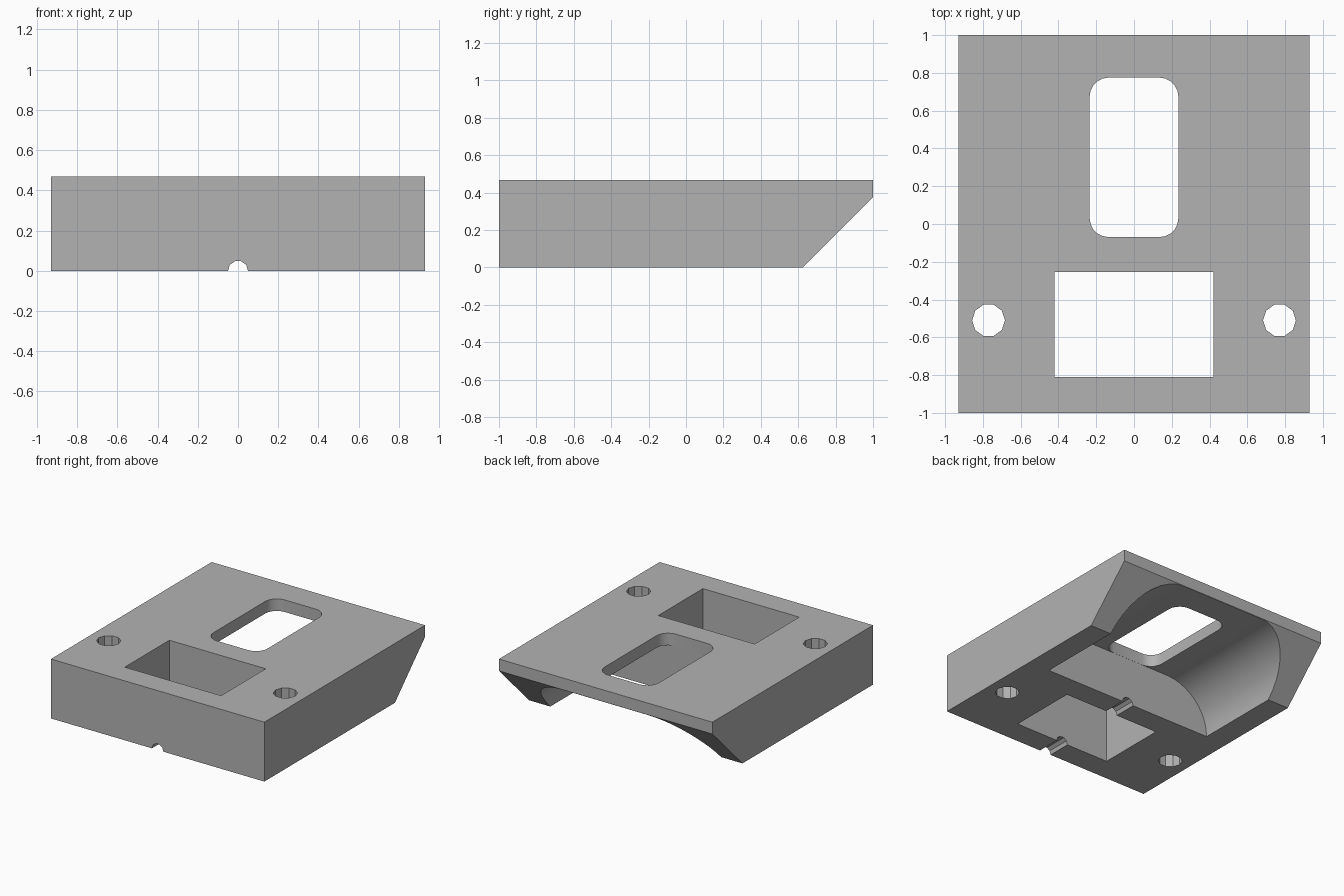
import bpy, bmesh
from math import pi, cos, sin
from mathutils import Vector

old = bpy.data.objects.get("Cube")
if old:
    bpy.data.objects.remove(old)

grey = bpy.data.materials.new("plain grey")
grey.use_nodes = True
grey.diffuse_color = (0.45, 0.45, 0.45, 1)
grey.node_tree.nodes["Principled BSDF"].inputs["Base Color"].default_value = (0.45, 0.45, 0.45, 1)


def prism(name, outline, place, start, end):
    """Extrude a 2D outline; place(u, v, depth) gives the 3D position."""
    bm = bmesh.new()
    face = bm.faces.new([bm.verts.new(place(u, v, start)) for u, v in outline])
    moved = bmesh.ops.extrude_face_region(bm, geom=[face])["geom"]
    shift = Vector(place(0, 0, end)) - Vector(place(0, 0, start))
    bmesh.ops.translate(bm, vec=shift, verts=[v for v in moved if isinstance(v, bmesh.types.BMVert)])
    bmesh.ops.recalc_face_normals(bm, faces=bm.faces)
    mesh = bpy.data.meshes.new(name)
    bm.to_mesh(mesh)
    bm.free()
    mesh.materials.append(grey)
    obj = bpy.data.objects.new(name, mesh)
    bpy.context.collection.objects.link(obj)
    return obj


def along_x(u, v, d): return (d, u, v)
def along_y(u, v, d): return (u, d, v)
def along_z(u, v, d): return (u, v, d)


def rounded(x0, x1, y0, y1, r, steps):
    """Rectangle outline with rounded corners."""
    corners = [(x1 - r, y1 - r), (x0 + r, y1 - r), (x0 + r, y0 + r), (x1 - r, y0 + r)]
    return [(cx + r * cos((q + i / steps) * pi / 2), cy + r * sin((q + i / steps) * pi / 2))
            for q, (cx, cy) in enumerate(corners) for i in range(steps + 1)]


def decagon(cx, cy, r):
    return [(cx + r * cos(i * pi / 5), cy + r * sin(i * pi / 5)) for i in range(10)]


# Block with a sloped lower back edge
block = prism("mounting_block", [(-1, 0), (0.625, 0), (1, 0.375), (1, 0.468), (-1, 0.468)],
              along_x, -0.93, 0.93)

# Openings: arched recess, rounded slot, square window, cable groove, screw holes
cutters = [
    prism("recess_cutter", rounded(-0.745, 0.745, -0.9, 0.373, 0.373, 10), along_y, -0.07, 1.3),
    prism("slot_cutter", rounded(-0.235, 0.235, -0.069, 0.775, 0.1, 5), along_z, 0.2, 0.7),
    prism("window_cutter", [(-0.42, -0.81), (0.42, -0.81), (0.42, -0.255), (-0.42, -0.255)],
          along_z, -0.2, 0.7),
    prism("groove_cutter", decagon(0, 0, 0.05), along_y, -1.2, 0.1),
]
for side in (-1, 1):
    cutters.append(prism("screw_hole_cutter", decagon(side * 0.77, -0.51, 0.087), along_z, -0.2, 0.7))

bpy.context.view_layer.objects.active = block
for cutter in cutters:
    cutter.hide_render = True
    mod = block.modifiers.new(cutter.name, "BOOLEAN")
    mod.operation = "DIFFERENCE"
    mod.solver = "EXACT"
    mod.object = cutter
    bpy.ops.object.modifier_apply(modifier=mod.name)
    bpy.data.objects.remove(cutter)

# Smooth curved walls, crisp edges
bpy.ops.object.select_all(action="DESELECT")
block.select_set(True)
bpy.ops.object.shade_smooth_by_angle(angle=pi / 6)
